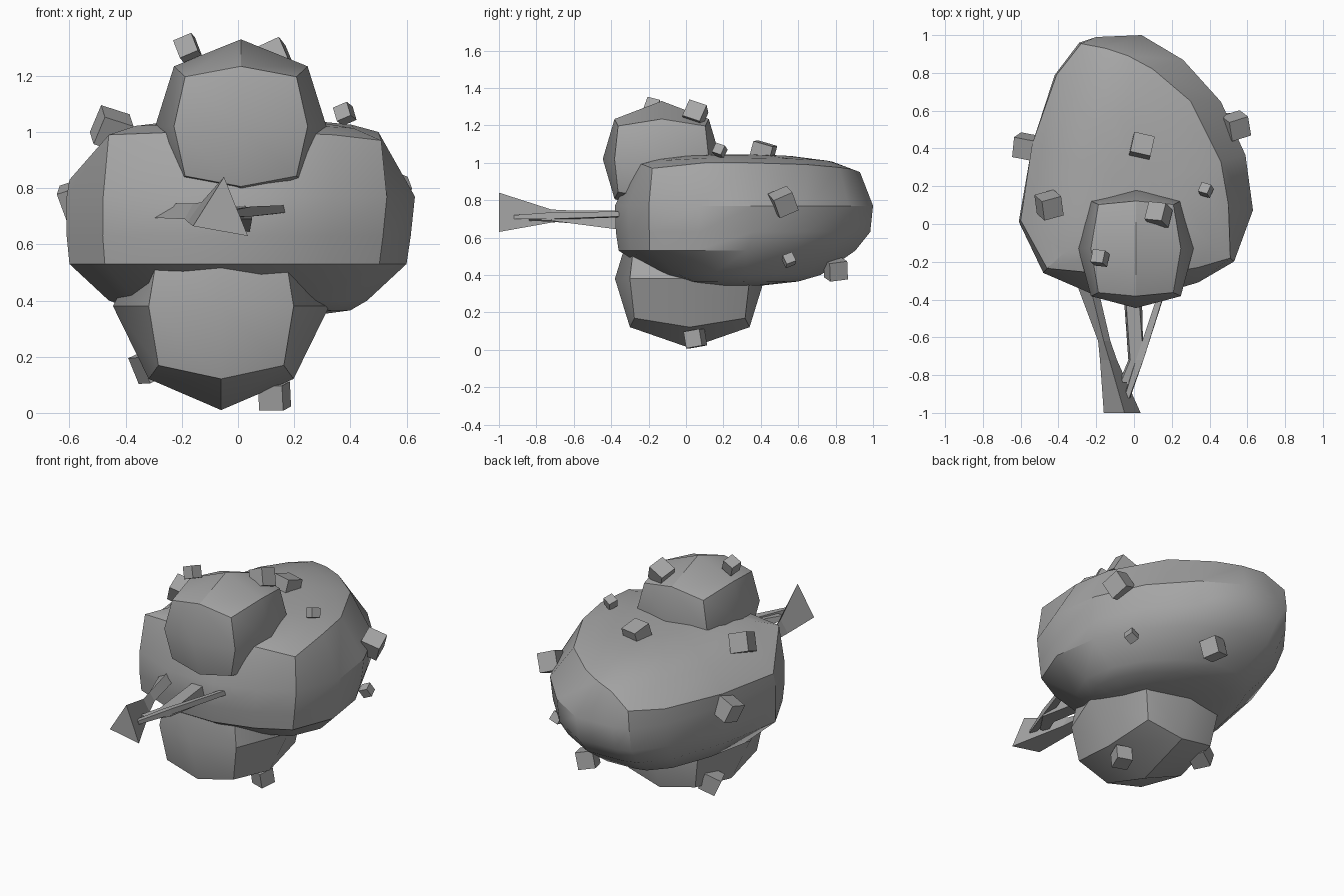
import bpy, bmesh, random
from math import radians
from mathutils import Vector, Euler

if "Cube" in bpy.data.objects:
    bpy.data.objects.remove(bpy.data.objects["Cube"])

random.seed(4)

# Dark grey stone
stone = bpy.data.materials.new("stone")
stone.diffuse_color = (.38, .38, .38, 1)
stone.use_nodes = True
stone.node_tree.nodes["Principled BSDF"].inputs["Base Color"].default_value = stone.diffuse_color


def make(name, bm, angle):
    bmesh.ops.recalc_face_normals(bm, faces=bm.faces)
    me = bpy.data.meshes.new(name)
    bm.to_mesh(me)
    bm.free()
    me.materials.append(stone)
    ob = bpy.data.objects.new(name, me)
    bpy.context.collection.objects.link(ob)
    if angle:
        me.shade_smooth()
        me.set_sharp_from_angle(angle=radians(angle))
    return ob


def loft(name, rings, angle=0):
    bm = bmesh.new()
    loops = [[bm.verts.new(p) for p in r] for r in rings]
    n = len(loops[0])
    for a, b in zip(loops, loops[1:]):
        for i in range(n):
            j = (i + 1) % n
            bm.faces.new((a[i], a[j], b[j], b[i]))
    bm.faces.new(loops[0])
    bm.faces.new(loops[-1])
    return make(name, bm, angle)


# Main boulder: egg-shaped outline scaled into rings below, a tilted rim and dome above
outline = [(-.61, .02), (-.48, -.25), (-.2, -.37), (.1, -.37), (.34, -.3), (.53, -.19),
           (.63, .08), (.59, .37), (.46, .65), (.26, .87), (.04, 1.0), (-.2, .99),
           (-.29, .96), (-.42, .79), (-.54, .42)]
rim = [(-.6, .02, .83), (-.46, -.235, .99), (-.2, -.26, 1.0), (.1, -.27, 1.0),
       (.34, -.23, .99), (.51, -.18, .97), (.5, .1, 1.0), (.46, .33, 1.0),
       (.3, .65, .99), (.1, .82, .975), (-.03, .89, .965), (-.15, .93, .95),
       (-.28, .955, .875), (-.41, .79, .86), (-.54, .42, .845)]
# z, x min, x max, y min, y max
levels = [(.345, -.2, .25, .1, .42), (.365, -.36, .4, -.04, .6), (.4, -.46, .46, -.15, .72),
          (.53, -.6, .6, -.36, .905), (.63, -.61, .615, -.375, .985), (.77, -.61, .63, -.38, 1.0)]
rings = []
for z, x0, x1, y0, y1 in levels:
    rings.append([(x0 + (x + .61) / 1.24 * (x1 - x0), y0 + (y + .37) / 1.37 * (y1 - y0), z)
                  for x, y in outline])
for f, rise in ((1, 0), (.8, .58), (.5, .9), (.25, 1)):
    rings.append([(.02 + (x - .02) * f, .2 + (y - .2) * f, z + (1.045 - z) * rise)
                  for x, y, z in rim])
loft("main_boulder", rings, 34)


# Secondary boulders: cubes split once per side and rounded outward
def boulder(name, centre, size, edge, corner):
    bm = bmesh.new()
    bmesh.ops.create_cube(bm, size=2)
    bmesh.ops.subdivide_edges(bm, edges=bm.edges[:], cuts=1, use_grid_fill=True)
    for v in bm.verts:
        k = sum(abs(c) > .5 for c in v.co)
        f = {1: (1, 1, 1), 2: edge, 3: corner}[k]
        v.co = Vector([m + c * s * g for m, c, s, g in zip(centre, v.co, size, f)])
    make(name, bm, 32)


boulder("upper_boulder", (.01, -.13, 1.02), (.305, .315, .31), (.78, .8, .69), (.65, .74, .57))
boulder("lower_boulder", (-.06, .02, .38), (.385, .4, .37), (.67, .8, .7), (.58, .74, .57))


# Front struts: thin shards meeting ahead of the boulder
def at(y, pts):
    return [(x, y, z) for x, z in pts]


loft("flared_shard", [
    at(-.3, [(-.31, .695), (-.2, .70), (-.24, .745)]),
    at(-.62, [(-.19, .69), (-.125, .70), (-.16, .745)]),
    at(-.72, [(-.18, .68), (-.09, .68), (-.13, .75)]),
    at(-1, [(-.16, .665), (.035, .63), (-.05, .84)])])
loft("middle_shard", [
    at(-.3, [(-.06, .65), (.04, .635), (.02, .74), (-.05, .74)]),
    at(-.72, [(-.03, .685), (.05, .69), (.05, .72), (-.02, .725)]),
    at(-.84, [(-.08, .69), (-.03, .69), (-.03, .715), (-.07, .715)])])
loft("right_shard", [
    at(-.3, [(.15, .71), (.185, .715), (.18, .74), (.15, .735)]),
    at(-.72, [(.01, .695), (.05, .70), (.05, .735), (.01, .73)]),
    at(-.92, [(-.055, .70), (-.02, .70), (-.025, .72), (-.05, .72)])])

# Small cube pebbles stuck over the surface: x, y, z, size
pebbles = [(-.18, -.18, 1.3, .07), (.13, .05, 1.26, .1), (-.45, .1, 1.01, .11),
           (.04, .41, 1.05, .11), (.38, .18, 1.065, .055), (.54, .52, .79, .11),
           (-.57, .41, .76, .11), (.1, .8, .43, .1), (.48, .55, .48, .055),
           (.13, .05, .06, .09), (-.31, .2, .17, .1)]
for x, y, z, s in pebbles:
    bm = bmesh.new()
    bmesh.ops.create_cube(bm, size=s)
    rot = Euler([random.uniform(-.5, .5) for _ in range(3)]).to_matrix()
    for v in bm.verts:
        v.co = rot @ v.co + Vector((x, y, z))
    make("pebble", bm, 0)
